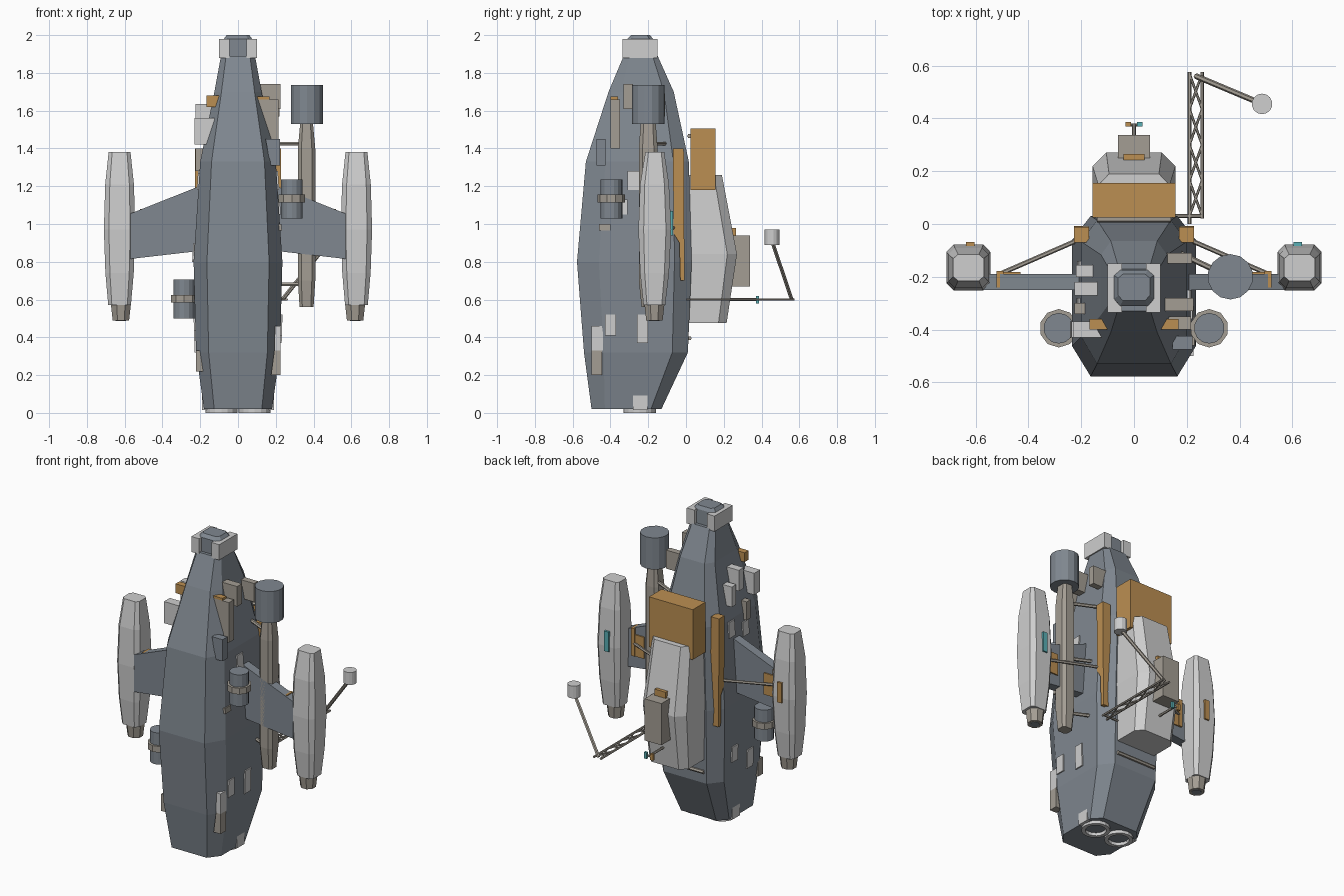
import bpy, bmesh, math
from mathutils import Vector

if "Cube" in bpy.data.objects:
    bpy.data.objects.remove(bpy.data.objects["Cube"])


def mat(name, rgb):
    m = bpy.data.materials.new(name)
    m.diffuse_color = (*rgb, 1)
    m.use_nodes = True
    m.node_tree.nodes["Principled BSDF"].inputs["Base Color"].default_value = m.diffuse_color
    return m


HULL = mat("blue grey", (0.215, 0.245, 0.28))
LIGHT = mat("light grey", (0.62, 0.62, 0.62))
BEIGE = mat("warm grey", (0.37, 0.34, 0.295))
ORANGE = mat("ochre", (0.50, 0.275, 0.085))
TEAL = mat("teal", (0.10, 0.43, 0.46))


def finish(name, bm, material):
    bmesh.ops.recalc_face_normals(bm, faces=bm.faces)
    me = bpy.data.meshes.new(name)
    bm.to_mesh(me)
    bm.free()
    me.materials.append(material)
    ob = bpy.data.objects.new(name, me)
    bpy.context.collection.objects.link(ob)
    return ob


def loft(name, rings, material):
    """Skin a list of equal-length point rings and cap both ends."""
    bm = bmesh.new()
    vs = [[bm.verts.new(p) for p in r] for r in rings]
    n = len(vs[0])
    for a, b in zip(vs, vs[1:]):
        for i in range(n):
            j = (i + 1) % n
            bm.faces.new((a[i], a[j], b[j], b[i]))
    bm.faces.new(vs[0])
    bm.faces.new(vs[-1])
    return finish(name, bm, material)


def octagon(z, cx, hx, y0, y1, fx=0.3, f0=0.38, f1=0.3):
    """Chamfered rectangle; f0/f1 are front and back chamfer depths."""
    h = (y1 - y0) / 2
    a, b, c = hx * (1 - fx), y0 + h * f0, y1 - h * f1
    pts = [(a, y0), (hx, b), (hx, c), (a, y1), (-a, y1), (-hx, c), (-hx, b), (-a, y0)]
    return [(cx + x, y, z) for x, y in pts]


def box(name, x0, x1, y0, y1, z0, z1, material):
    r = [(x0, y0), (x1, y0), (x1, y1), (x0, y1)]
    return loft(name, [[(x, y, z) for x, y in r] for z in (z0, z1)], material)


def cyl(name, x, y, z0, z1, r, material, n=14, r2=None):
    def ring(z, rad):
        return [(x + rad * math.cos(math.tau * (i + .5) / n),
                 y + rad * math.sin(math.tau * (i + .5) / n), z) for i in range(n)]
    return loft(name, [ring(z0, r), ring(z1, r2 or r)], material)


def rod(name, a, b, r, material, n=6):
    a, b = Vector(a), Vector(b)
    q = (b - a).to_track_quat('Z', 'Y')
    ring = [q @ Vector((r * math.cos(math.tau * i / n), r * math.sin(math.tau * i / n), 0))
            for i in range(n)]
    return loft(name, [[p + e for p in ring] for e in (a, b)], material)


# Main hull: z, half width, front y, back y
HULL_SECTIONS = [(0.02, 0.18, -0.50, -0.13), (0.32, 0.222, -0.54, 0.01),
                 (0.80, 0.235, -0.577, 0.03), (1.33, 0.20, -0.53, 0.015),
                 (1.70, 0.125, -0.41, -0.065), (1.89, 0.09, -0.33, -0.15)]
loft("hull", [octagon(z, 0, hx, a, b) for z, hx, a, b in HULL_SECTIONS], HULL)


def hull_half_width(z):
    for (z0, w0, *_), (z1, w1, *_) in zip(HULL_SECTIONS, HULL_SECTIONS[1:]):
        if z <= z1:
            return w0 + (w1 - w0) * (z - z0) / (z1 - z0)
    return 0.09


# Nose cap and collar brackets
loft("nose_cap", [octagon(z, 0, hx, y0, y1) for z, hx, y0, y1 in
                  [(1.87, 0.078, -0.31, -0.17), (1.98, 0.075, -0.31, -0.175),
                   (2.0, 0.06, -0.29, -0.19)]], HULL)
for s in (-1, 1):
    x0, x1 = sorted((s * 0.065, s * 0.1))
    box("collar_side", x0, x1, -0.335, -0.15, 1.88, 1.98, LIGHT)
    for y0, y1 in ((-0.335, -0.30), (-0.185, -0.15)):
        x0, x1 = sorted((s * 0.045, s * 0.1))
        box("collar_tab", x0, x1, y0, y1, 1.88, 1.98, LIGHT)

# Wings, side nacelles and their fittings
for s in (-1, 1):
    outline = [(0.18, 0.86), (0.57, 0.815), (0.57, 1.055), (0.18, 1.21)]
    loft("wing", [[(s * x, y, z) for x, z in outline] for y in (-0.25, -0.19)], HULL)
    loft("nacelle", [octagon(z, s * 0.627, hx, y0, y1, 0.32, 0.32, 0.32) for z, hx, y0, y1 in
                     [(0.57, 0.06, -0.225, -0.11), (0.74, 0.075, -0.243, -0.09),
                      (0.97, 0.083, -0.252, -0.078), (1.21, 0.076, -0.243, -0.09),
                      (1.38, 0.058, -0.215, -0.115)]], LIGHT)
    c = s * 0.62
    cyl("nacelle_nozzle", c, -0.167, 0.49, 0.58, 0.047, BEIGE, 8, 0.058)
    cyl("nozzle_bore", c, -0.167, 0.487, 0.492, 0.03, HULL, 8)
    box("nacelle_marker", c - 0.016, c + 0.016, -0.09, -0.069, 0.94, 1.07,
        TEAL if s > 0 else ORANGE)
    x0, x1 = sorted((s * 0.495, s * 0.52))
    box("wing_clamp", x0, x1, -0.24, -0.178, 0.9, 1.08, ORANGE)
    x0, x1 = sorted((s * 0.43, s * 0.52))
    box("wing_plate", x0, x1, -0.195, -0.182, 0.9, 1.04, ORANGE)
    rod("wing_strut", (s * 0.21, -0.06, 0.98), (s * 0.51, -0.19, 0.98), 0.009, BEIGE)
    # Long ochre rail: broad blade above, thin tail below
    rail = [(-0.07, 1.4), (-0.012, 1.4), (-0.008, 0.7), (-0.03, 0.7), (-0.035, 0.9), (-0.065, 0.95)]
    loft("side_rail", [[(s * x, y, z) for y, z in rail] for x in (0.17, 0.228)], ORANGE)

# Banded canisters on alternate sides
for x, z in ((0.285, 1.03), (-0.285, 0.50)):
    cyl("canister", x, -0.395, z, z + 0.205, 0.058, HULL)
    cyl("canister_band", x, -0.395, z + 0.085, z + 0.125, 0.073, BEIGE, 10)

# Tall outrigger with drum
loft("outrigger", [octagon(z, 0.363, hx, y0, y1, 0.4, 0.4, 0.4) for z, hx, y0, y1 in
                   [(0.56, 0.037, -0.235, -0.165), (0.70, 0.046, -0.25, -0.15),
                    (1.40, 0.046, -0.25, -0.15), (1.53, 0.034, -0.24, -0.16)]], BEIGE)
cyl("outrigger_drum", 0.365, -0.2, 1.53, 1.735, 0.086, HULL)
for z in (0.68, 1.05, 1.425):
    rod("outrigger_strut", (0.34, -0.19, z), (0.17, -0.11, z), 0.011, BEIGE)

# Back module, cargo box and equipment
loft("back_module", [octagon(z, 0, hx, 0.0, y1, fx, 0.02, f) for z, hx, y1, fx, f in
                     [(0.475, 0.14, 0.215, 0.3, 0.4), (0.84, 0.157, 0.27, 0.33, 0.38),
                      (1.26, 0.135, 0.19, 0.3, 0.45)]], LIGHT)
box("cargo_box", -0.157, 0.157, 0.025, 0.155, 1.18, 1.505, ORANGE)
box("equipment_box", -0.06, 0.06, 0.22, 0.338, 0.67, 0.94, BEIGE)
box("equipment_tab", -0.04, 0.04, 0.235, 0.265, 0.92, 0.98, ORANGE)
for z in (0.395, 1.465):
    rod("cross_rod", (-0.14, 0.018, z), (0.14, 0.018, z), 0.012, BEIGE)
rod("beacon_mast", (0, 0.2, 0.6), (0, 0.38, 0.6), 0.008, BEIGE)
rod("beacon_arm", (-0.025, 0.375, 0.6), (0.025, 0.375, 0.6), 0.005, BEIGE)
box("teal_beacon", 0.012, 0.032, 0.37, 0.386, 0.58, 0.62, TEAL)
box("ochre_beacon", -0.032, -0.012, 0.37, 0.386, 0.58, 0.62, ORANGE)

# Flat truss boom and angled arm with a small drum
XL, XR, Z = 0.21, 0.258, 0.6
for x in (XL, XR):
    rod("boom_rail", (x, 0.0 if x == XL else 0.02, Z), (x, 0.575, Z), 0.007, BEIGE)
STEPS = 4
for i in range(STEPS):
    y0, y1 = 0.03 + i * 0.135, 0.03 + (i + 1) * 0.135
    rod("boom_brace", (XL, y0, Z), (XR, y1, Z), 0.005, BEIGE)
    rod("boom_brace", (XR, y0, Z), (XL, y1, Z), 0.005, BEIGE)
rod("boom_root", (0.15, 0.03, Z), (XR, 0.03, Z), 0.007, BEIGE)
rod("boom_arm", (0.235, 0.56, Z), (0.485, 0.455, 0.91), 0.011, BEIGE)
cyl("arm_drum", 0.485, 0.455, 0.89, 0.97, 0.039, LIGHT)

# Hull side boxes: side, y0, y1, z0, z1, outer x (0 = thin plate), colour
SIDE_BOXES = [
    (1, -0.33, -0.28, 1.61, 1.74, 0.225, BEIGE), (1, -0.40, -0.35, 1.40, 1.66, 0.215, BEIGE),
    (1, -0.15, -0.11, 1.57, 1.69, 0.22, BEIGE), (1, -0.40, -0.36, 1.65, 1.675, 0.168, ORANGE),
    (1, -0.475, -0.425, 1.31, 1.45, 0.222, HULL), (1, -0.31, -0.25, 1.18, 1.28, 0, LIGHT),
    (1, -0.36, -0.31, 1.05, 1.13, 0, LIGHT), (1, -0.46, -0.40, 0.965, 1.0, 0, BEIGE),
    (1, -0.43, -0.37, 0.41, 0.52, 0, LIGHT), (1, -0.26, -0.20, 0.37, 0.52, 0, LIGHT),
    (1, -0.50, -0.44, 0.33, 0.46, 0.225, LIGHT), (1, -0.50, -0.445, 0.20, 0.33, 0.225, BEIGE),
    (1, -0.28, -0.205, 0.015, 0.095, 0.19, LIGHT),
    (-1, -0.43, -0.37, 1.42, 1.56, 0.23, LIGHT), (-1, -0.27, -0.22, 1.50, 1.635, 0.225, LIGHT),
    (-1, -0.20, -0.155, 1.42, 1.55, 0.22, LIGHT), (-1, -0.40, -0.36, 1.62, 1.68, 0.168, ORANGE),
    (-1, -0.34, -0.30, 1.28, 1.40, 0.225, BEIGE), (-1, -0.34, -0.28, 1.18, 1.27, 0, LIGHT),
    (-1, -0.20, -0.14, 1.22, 1.32, 0, LIGHT), (-1, -0.43, -0.37, 0.80, 0.90, 0, LIGHT),
    (-1, -0.20, -0.14, 0.42, 0.52, 0, LIGHT), (-1, -0.36, -0.30, 0.32, 0.44, 0, LIGHT),
    (-1, -0.47, -0.42, 0.22, 0.33, 0.222, BEIGE), (-1, -0.28, -0.205, 0.015, 0.095, 0.19, LIGHT),
]
for s, y0, y1, z0, z1, out, m in SIDE_BOXES:
    w0, w1 = hull_half_width(z0), hull_half_width(z1)
    o0, o1 = (out, out) if out else (w0 + 0.008, w1 + 0.008)
    loft("side_box", [[(s * x, y, z) for x, y in
                       ((w - 0.03, y0), (o, y0), (o, y1), (w - 0.03, y1))]
                      for z, w, o in ((z0, w0, o0), (z1, w1, o1))], m)

# Twin engine rings underneath
for x in (-0.088, 0.088):
    n = 16
    prof = [(0.085, 0.03), (0.085, 0.0), (0.062, 0.0), (0.062, 0.03)]
    bm = bmesh.new()
    vs = [[bm.verts.new((x + r * math.cos(math.tau * i / n),
                         -0.245 + r * math.sin(math.tau * i / n), z)) for r, z in prof]
          for i in range(n)]
    for i in range(n):
        a, b = vs[i], vs[(i + 1) % n]
        for k in range(4):
            bm.faces.new((a[k], b[k], b[(k + 1) % 4], a[(k + 1) % 4]))
    finish("engine_ring", bm, LIGHT)
